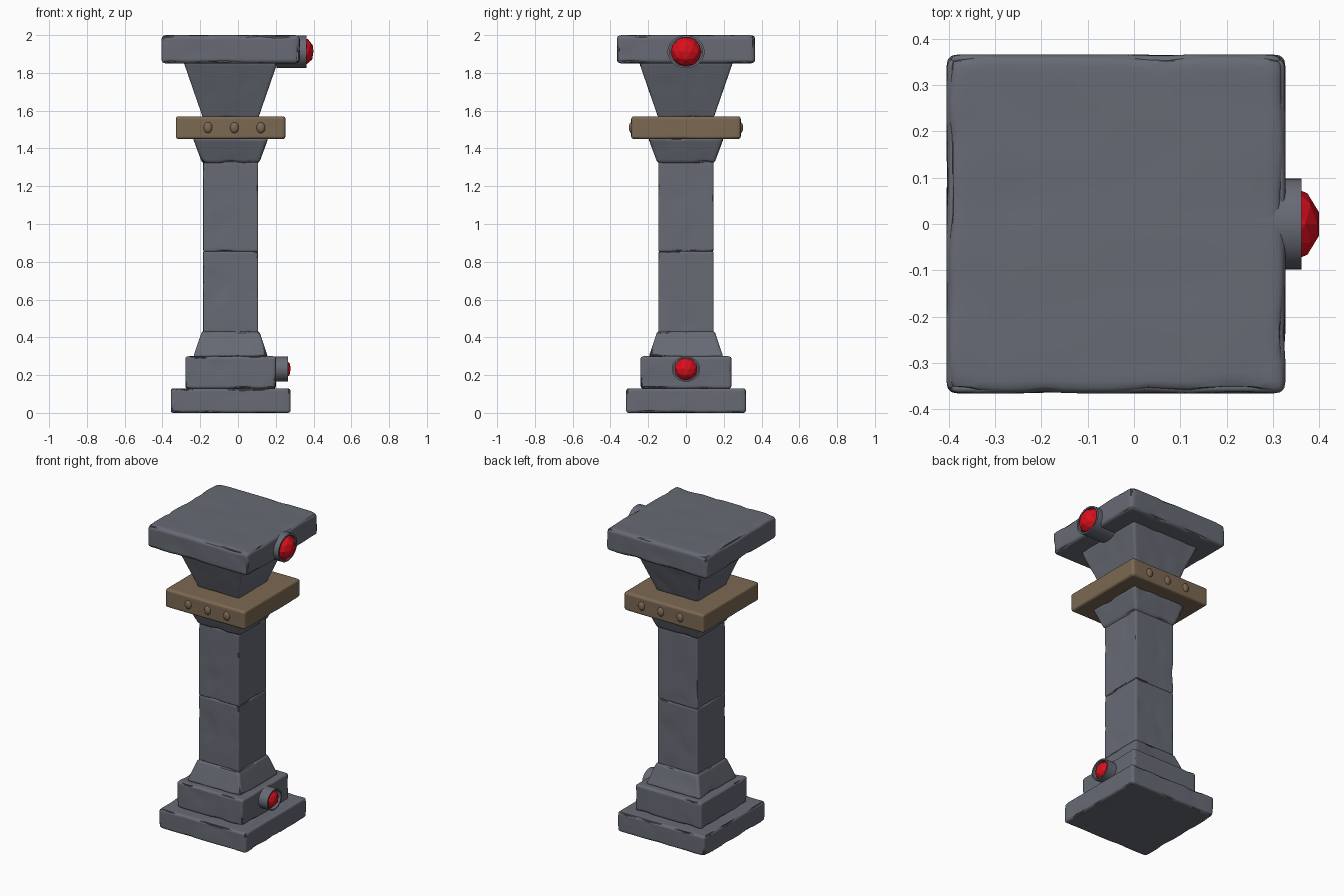
import bpy, bmesh, math
from mathutils import Vector, Matrix, noise

if "Cube" in bpy.data.objects:
    bpy.data.objects.remove(bpy.data.objects["Cube"])

CX = -0.039  # column axis


def material(name, rgb):
    m = bpy.data.materials.new(name)
    m.diffuse_color = (*rgb, 1)
    m.use_nodes = True
    m.node_tree.nodes["Principled BSDF"].inputs["Base Color"].default_value = m.diffuse_color
    return m


SLATE = material("slate", (0.135, 0.145, 0.175))
BRONZE = material("bronze", (0.20, 0.14, 0.085))
RED = material("red_gem", (0.70, 0.005, 0.012))


def finish(name, bm, mat, smooth=True):
    bmesh.ops.recalc_face_normals(bm, faces=bm.faces[:])
    me = bpy.data.meshes.new(name)
    bm.to_mesh(me)
    bm.free()
    me.materials.append(mat)
    ob = bpy.data.objects.new(name, me)
    bpy.context.collection.objects.link(ob)
    if smooth:
        bpy.ops.object.select_all(action='DESELECT')
        ob.select_set(True)
        bpy.context.view_layer.objects.active = ob
        bpy.ops.object.shade_smooth_by_angle(angle=math.radians(40))
    return ob


def block(name, z0, z1, h0, h1, mat=SLATE, r=0.014, wear=1.0):
    """Square tapered block with rounded, chipped edges (h0, h1: half widths)."""
    bm = bmesh.new()
    bmesh.ops.create_cube(bm, size=2)
    bmesh.ops.subdivide_edges(bm, edges=bm.edges[:], cuts=24, use_grid_fill=True)
    hm, hz = max(h0, h1), (z1 - z0) / 2
    half = Vector((hm, hm, hz))
    for v in bm.verts:
        # crowd the grid towards the edges, then round them
        p = Vector([half[i] * math.sin(v.co[i] * math.pi / 2) for i in range(3)])
        q = Vector([max(r - half[i], min(half[i] - r, p[i])) for i in range(3)])
        n = (p - q).normalized()
        edge = 1 - max(abs(c) for c in n)
        world = p + Vector((0, 0, z0 * 7))
        chip = max(0, noise.noise(world * 9) - 0.05)
        p = q + n * (r - wear * chip * (0.006 + 0.07 * edge))
        k = (h0 + (h1 - h0) * (p.z + hz) / (2 * hz)) / hm
        v.co = (CX + p.x * k, p.y * k, z0 + hz + p.z)
    return finish(name, bm, mat)


# Stone pillar, bottom to top
block("base_slab", 0, 0.13, 0.317, 0.317)
block("base_step", 0.128, 0.30, 0.24, 0.24)
block("base_taper", 0.295, 0.432, 0.198, 0.152)
block("lower_shaft", 0.425, 0.856, 0.146, 0.146, r=0.008)
block("upper_shaft", 0.854, 1.33, 0.146, 0.146, r=0.008)
block("neck_flare", 1.32, 1.46, 0.15, 0.202, r=0.02)
block("capital", 1.56, 1.86, 0.146, 0.25)
block("top_slab", 1.85, 2.0, 0.366, 0.366, r=0.022)

# Bronze collar with studs on the front and back
block("collar", 1.45, 1.57, 0.29, 0.29, BRONZE, wear=0.15)
for side, label in ((-1, "front"), (1, "back")):
    for i in (-1, 0, 1):
        bm = bmesh.new()
        bmesh.ops.create_uvsphere(bm, u_segments=16, v_segments=8, radius=1)
        bm.transform(Matrix.Translation((CX + 0.02 + i * 0.14, side * 0.286, 1.51))
                     @ Matrix.Diagonal((0.024, 0.017, 0.03, 1)))
        finish(f"collar_stud_{label}_{i + 2}", bm, BRONZE)


def gem_setting(name, x0, x1, z, ry, rz, tip):
    """Round cup facing +x holding a faceted gem."""
    n = 48
    profile = [(x0, 1), (x1, 1), (x1, 0.88), (x1 - 0.03, 0.88)]
    bm = bmesh.new()
    rings = [[bm.verts.new((x, ry * s * math.cos(a), z + rz * s * math.sin(a)))
              for a in (2 * math.pi * k / n for k in range(n))] for x, s in profile]
    for a, b in zip(rings, rings[1:]):
        for k in range(n):
            j = (k + 1) % n
            bm.faces.new((a[k], a[j], b[j], b[k]))
    bm.faces.new(rings[0])
    bm.faces.new(rings[-1])
    finish(name + "_cup", bm, SLATE)
    bm = bmesh.new()
    bmesh.ops.create_icosphere(bm, subdivisions=2, radius=1)
    depth = 0.8 * rz
    bm.transform(Matrix.Translation((tip - depth, 0, z))
                 @ Matrix.Diagonal((depth, ry * 0.84, rz * 0.9, 1)))
    finish(name, bm, RED, smooth=False)


gem_setting("top_gem", 0.205, 0.362, 1.912, 0.098, 0.087, 0.403)
gem_setting("base_gem", 0.17, 0.266, 0.232, 0.075, 0.067, 0.281)
